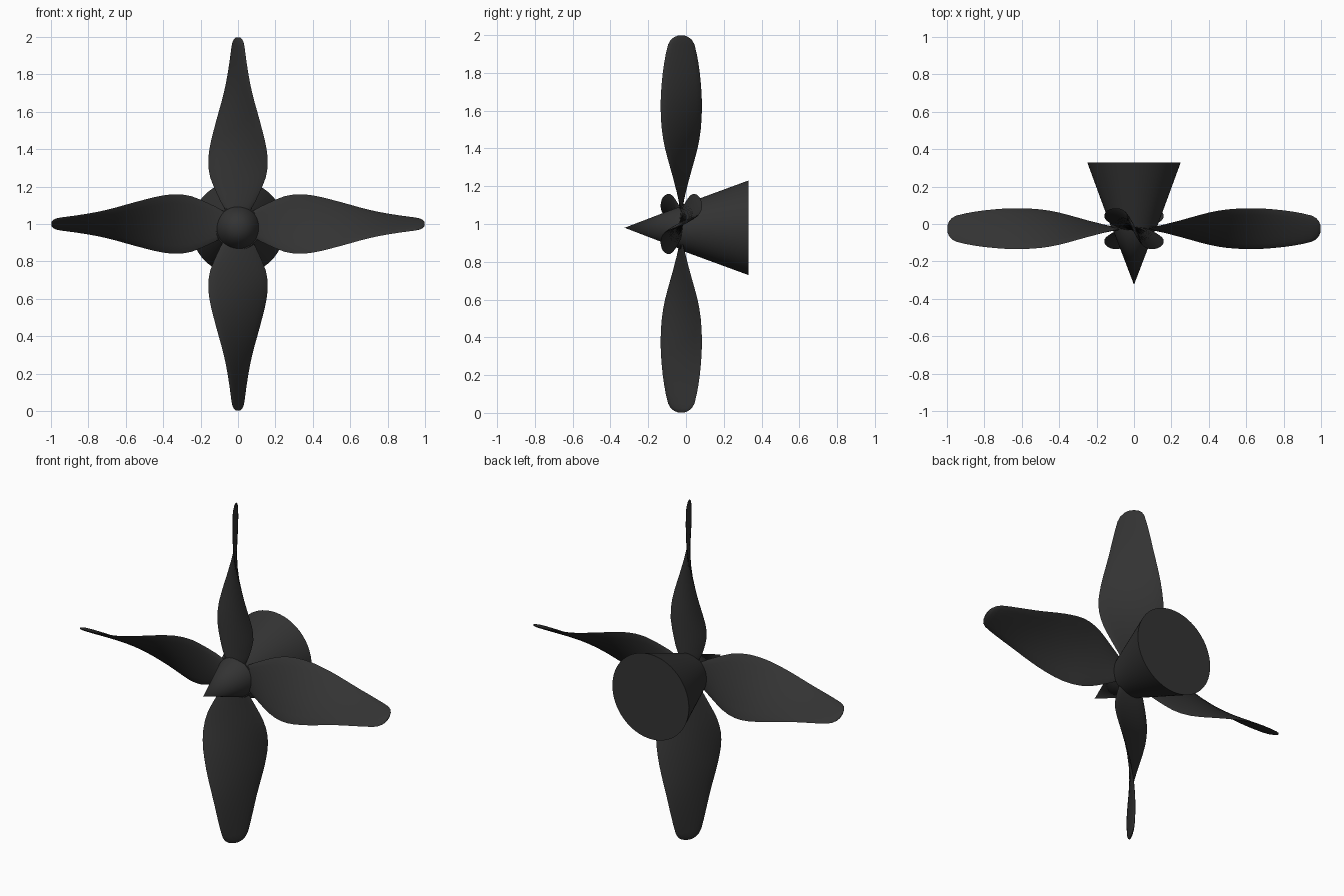
import bpy, bmesh, math
from mathutils import Matrix

if "Cube" in bpy.data.objects:
    bpy.data.objects.remove(bpy.data.objects["Cube"])

black = bpy.data.materials.new("charcoal black")
black.diffuse_color = (0.033, 0.033, 0.033, 1)
black.use_nodes = True
black.node_tree.nodes["Principled BSDF"].inputs["Base Color"].default_value = black.diffuse_color


def finish(bm, name):
    bmesh.ops.recalc_face_normals(bm, faces=bm.faces[:])
    me = bpy.data.meshes.new(name)
    bm.to_mesh(me)
    bm.free()
    ob = bpy.data.objects.new(name, me)
    bpy.context.collection.objects.link(ob)
    me.materials.append(black)
    bpy.ops.object.select_all(action='DESELECT')
    ob.select_set(True)
    bpy.context.view_layer.objects.active = ob
    bpy.ops.object.shade_smooth_by_angle(angle=math.radians(35))
    return ob


def cone(name, y0, r0, y1, r1, z):
    # Capped cone along y, from radius r0 at y0 to radius r1 at y1
    bm = bmesh.new()
    m = Matrix.Translation((0, (y0 + y1) / 2, z)) @ Matrix.Rotation(math.radians(-90), 4, 'X')
    bmesh.ops.create_cone(bm, cap_ends=True, segments=64, radius1=r0, radius2=r1,
                          depth=y1 - y0, matrix=m)
    return finish(bm, name)


# Hub: pointed nose in front, flaring body behind
cone("nose_cone", -0.325, 0.0, -0.03, 0.113, 0.98)
cone("hub_body", -0.03, 0.118, 0.33, 0.25, 0.98)

# Blade stations: radius, half width seen from the front, half depth along y
STATIONS = [
    (0.04, 0.035, -0.006), (0.08, 0.07, 0.002), (0.12, 0.093, 0.01), (0.16, 0.112, 0.02),
    (0.20, 0.130, 0.031), (0.25, 0.149, 0.045), (0.30, 0.158, 0.059), (0.35, 0.159, 0.073),
    (0.40, 0.153, 0.086), (0.45, 0.143, 0.096), (0.50, 0.130, 0.103), (0.55, 0.117, 0.107),
    (0.60, 0.103, 0.109), (0.65, 0.089, 0.109), (0.70, 0.076, 0.107), (0.75, 0.065, 0.103),
    (0.80, 0.056, 0.098), (0.85, 0.048, 0.091), (0.90, 0.041, 0.082), (0.95, 0.034, 0.070),
    (0.975, 0.028, 0.056), (0.99, 0.020, 0.037), (0.998, 0.010, 0.016),
]
HALF = 8        # points along each face of a section
THICK = 0.009   # half thickness


def section(r, w, d):
    # Thin lens lying along the chord (d, w), blade pointing to +x
    n = math.hypot(w, d)
    cy, cz = d / n, w / n
    pts = []
    for i in range(2 * HALF):
        a = math.pi * i / HALF
        s = n * math.cos(a)
        t = THICK * math.sin(a) * min(1, n / 0.06)
        pts.append((r, s * cy - t * cz, s * cz + t * cy))
    return pts


for k, name in enumerate(("right_blade", "upper_blade", "left_blade", "lower_blade")):
    bm = bmesh.new()
    place = Matrix.Translation((0, -0.025, 1.0)) @ Matrix.Rotation(-k * math.pi / 2, 4, 'Y')
    rings = [[bm.verts.new(p) for p in section(*s)] for s in STATIONS]
    for a, b in zip(rings, rings[1:]):
        for i in range(2 * HALF):
            j = (i + 1) % (2 * HALF)
            bm.faces.new((a[i], a[j], b[j], b[i]))
    bm.faces.new(rings[0])
    bm.faces.new(rings[-1])
    bmesh.ops.transform(bm, matrix=place, verts=bm.verts[:])
    finish(bm, name)
